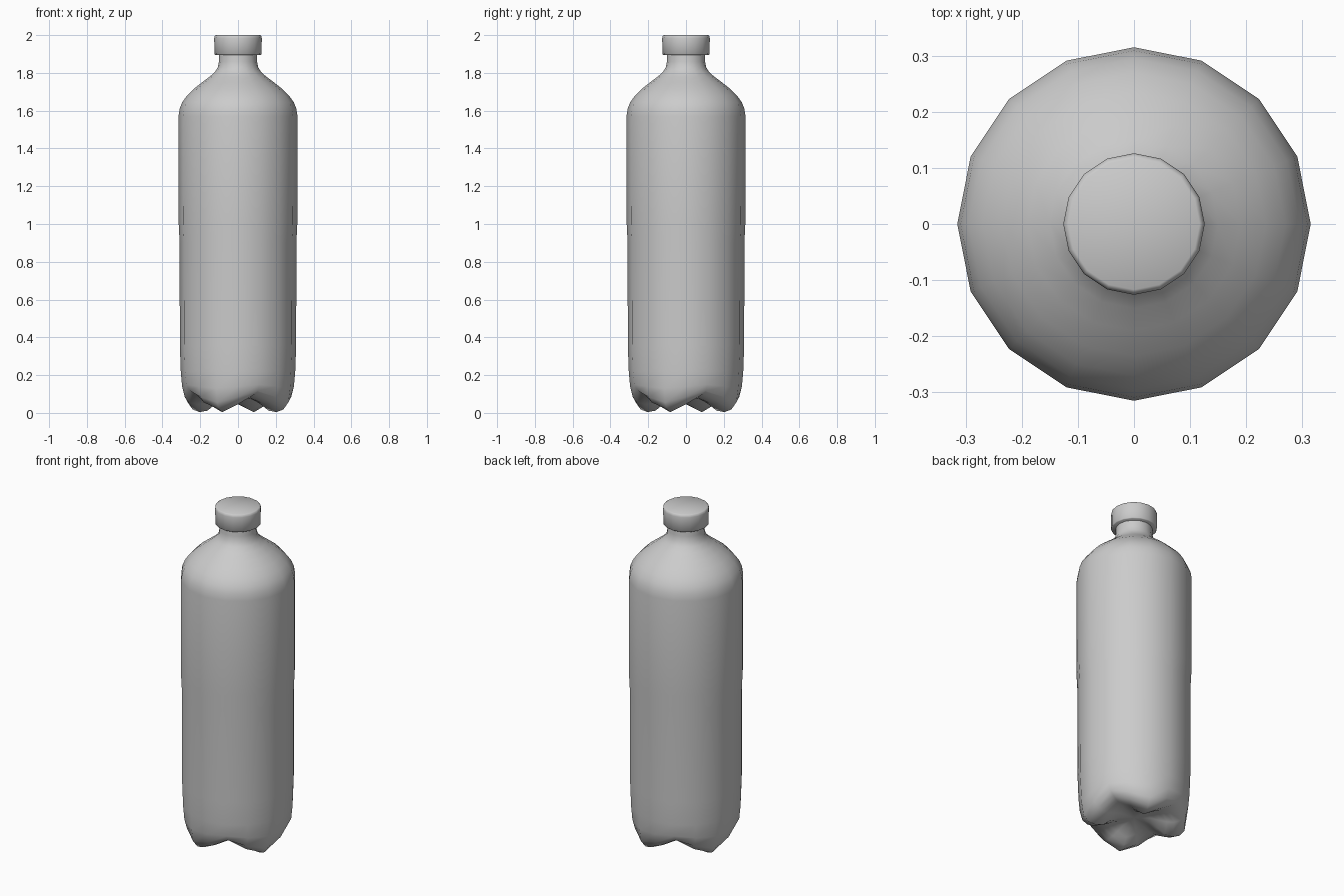
import bpy, bmesh, math

if "Cube" in bpy.data.objects:
    bpy.data.objects.remove(bpy.data.objects["Cube"])

SIDES = 16


def smooth_lathe(name, profiles, angle=60):
    """Revolve around z; column i uses profiles[i % n]. Each profile starts and ends on the axis."""
    bm = bmesh.new()
    rows = len(profiles[0])
    bottom = bm.verts.new((0, 0, profiles[0][0][1]))
    top = bm.verts.new((0, 0, profiles[0][-1][1]))
    cols = []
    for i in range(SIDES):
        a = 2 * math.pi * i / SIDES
        p = profiles[i % len(profiles)]
        cols.append([bm.verts.new((r * math.cos(a), r * math.sin(a), z)) for r, z in p[1:rows - 1]])
    for i in range(SIDES):
        c, d = cols[i], cols[(i + 1) % SIDES]
        bm.faces.new((bottom, d[0], c[0]))
        bm.faces.new((top, c[-1], d[-1]))
        for k in range(len(c) - 1):
            bm.faces.new((c[k], d[k], d[k + 1], c[k + 1]))
    bmesh.ops.recalc_face_normals(bm, faces=bm.faces)
    mesh = bpy.data.meshes.new(name)
    bm.to_mesh(mesh)
    bm.free()
    ob = bpy.data.objects.new(name, mesh)
    bpy.context.collection.objects.link(ob)
    bpy.context.view_layer.objects.active = ob
    ob.select_set(True)
    bpy.ops.object.shade_smooth_by_angle(angle=math.radians(angle))
    ob.select_set(False)
    return ob


# Base sections, from the centre outwards: foot, valley and the flank between them
foot = [(0, .085), (.09, .07), (.14, .04), (.175, .012), (.22, .004),
        (.26, .018), (.288, .055), (.299, .13)]
flank = [(0, .085), (.09, .078), (.14, .062), (.18, .05), (.22, .046),
         (.255, .055), (.282, .085), (.296, .14)]
valley = [(0, .085), (.09, .085), (.14, .086), (.17, .088), (.205, .092),
          (.24, .10), (.275, .117), (.296, .15)]

# Wall, shoulder and neck
wall = [(.303, .22), (.308, .36), (.309, .9), (.314, 1.0), (.315, 1.57),
        (.309, 1.61), (.295, 1.645), (.27, 1.68), (.235, 1.715), (.19, 1.75),
        (.15, 1.78), (.122, 1.805), (.107, 1.83), (.101, 1.86), (.10, 1.92), (0, 1.92)]

# Four feet around the base, each repeating over four columns
smooth_lathe("bottle_body", [flank + wall, valley + wall, flank + wall, foot + wall], 80)

# Screw cap with softened rims
cap = [(0, 1.895), (.121, 1.895), (.125, 1.899), (.126, 1.985), (.123, 1.996), (.117, 2.0), (0, 2.0)]
smooth_lathe("cap", [cap], 50)
